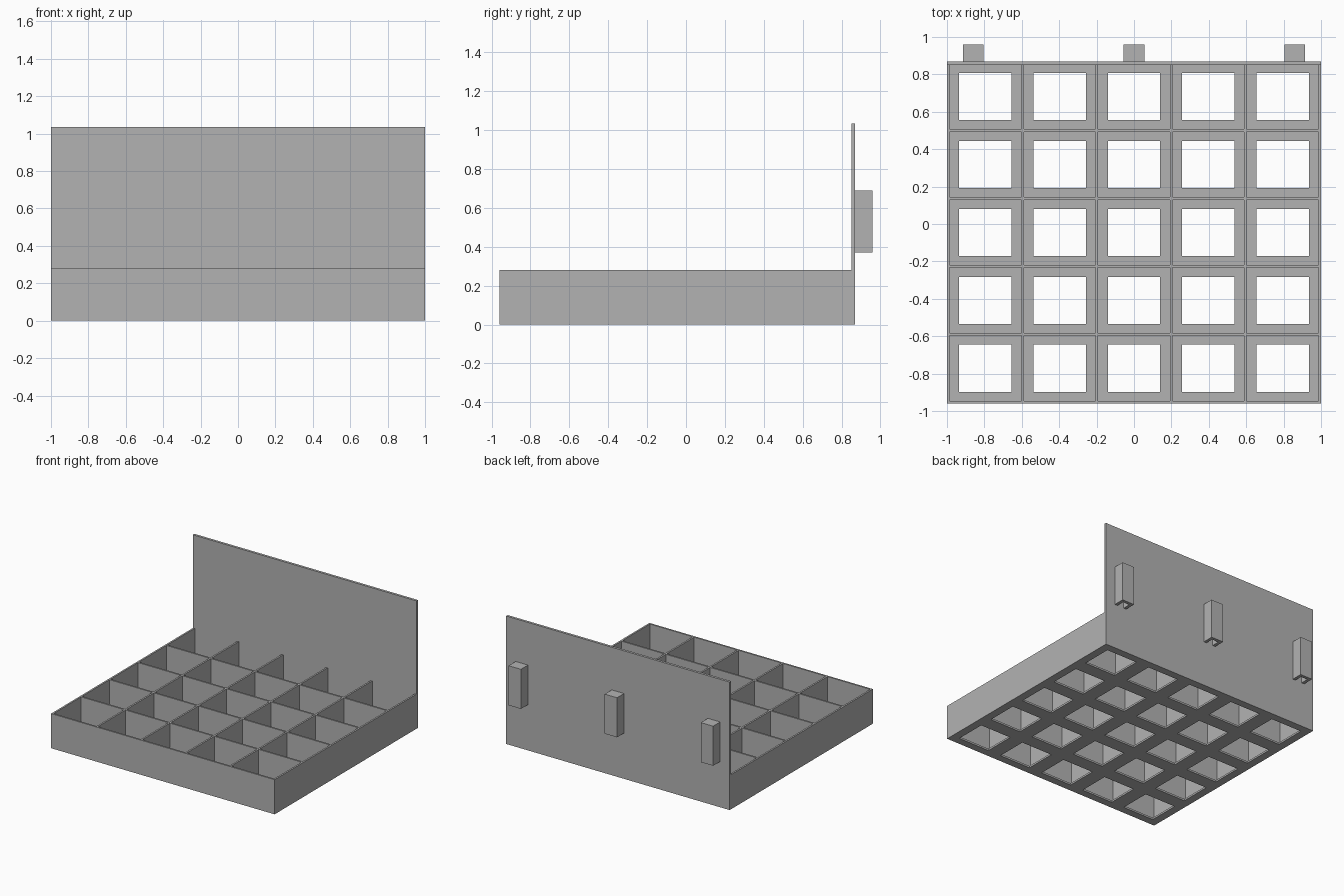
import bpy
import bmesh
from mathutils import Matrix, Vector

if "Cube" in bpy.data.objects:
    bpy.data.objects.remove(bpy.data.objects["Cube"], do_unlink=True)

grey = bpy.data.materials.new("plain grey")
grey.use_nodes = True
grey.diffuse_color = (0.45, 0.45, 0.45, 1)
grey.node_tree.nodes["Principled BSDF"].inputs["Base Color"].default_value = grey.diffuse_color


def boxes(name, spans):
    """One object made of boxes, each given by its low and high corner."""
    bm = bmesh.new()
    for low, high in spans:
        low, high = Vector(low), Vector(high)
        size = Matrix.Diagonal((*(high - low), 1))
        bmesh.ops.create_cube(bm, size=1, matrix=Matrix.Translation((low + high) / 2) @ size)
    mesh = bpy.data.meshes.new(name)
    bm.to_mesh(mesh)
    bm.free()
    mesh.materials.append(grey)
    obj = bpy.data.objects.new(name, mesh)
    bpy.context.scene.collection.objects.link(obj)
    return obj


def cut(obj, spans):
    """Cut boxes out of an object and remove the cutter."""
    cutter = boxes("cutter", spans)
    cutter.hide_render = True
    mod = obj.modifiers.new("cut", "BOOLEAN")
    mod.operation = "DIFFERENCE"
    mod.solver = "EXACT"
    mod.object = cutter
    bpy.context.view_layer.objects.active = obj
    bpy.ops.object.modifier_apply(modifier=mod.name)
    bpy.data.objects.remove(cutter, do_unlink=True)


FRONT, BACK, TRAY_TOP = -0.96, 0.87, 0.28
WALL, FLOOR, COUNT = 0.014, 0.015, 5
pitch_x = (2 - WALL) / COUNT
pitch_y = (BACK - FRONT - WALL) / COUNT
centres = [(-1 + WALL / 2 + pitch_x * (i + 0.5), FRONT + WALL / 2 + pitch_y * (j + 0.5))
           for i in range(COUNT) for j in range(COUNT)]


def wells(half_x, half_y, bottom, top):
    return [((x - half_x, y - half_y, bottom), (x + half_x, y + half_y, top)) for x, y in centres]


# Tray with square compartments, each with a window in its floor
tray = boxes("compartment_tray", [((-1, FRONT, 0), (1, BACK, TRAY_TOP))])
cut(tray, wells((pitch_x - WALL) / 2, (pitch_y - WALL) / 2, FLOOR, 0.4))
cut(tray, wells(0.14, 0.126, -0.1, 0.1))

# Upright back panel
boxes("back_panel", [((-1, 0.85, TRAY_TOP), (1, BACK, 1.035))])

# Hanging brackets, hollow and open at the bottom
for name, x in (("right", -0.86), ("middle", 0), ("left", 0.86)):
    bracket = boxes(name + "_bracket", [((x - 0.055, BACK, 0.37), (x + 0.055, 0.96, 0.69))])
    cut(bracket, [((x - 0.03, BACK - 0.01, 0.3), (x + 0.03, 0.935, 0.665))])
